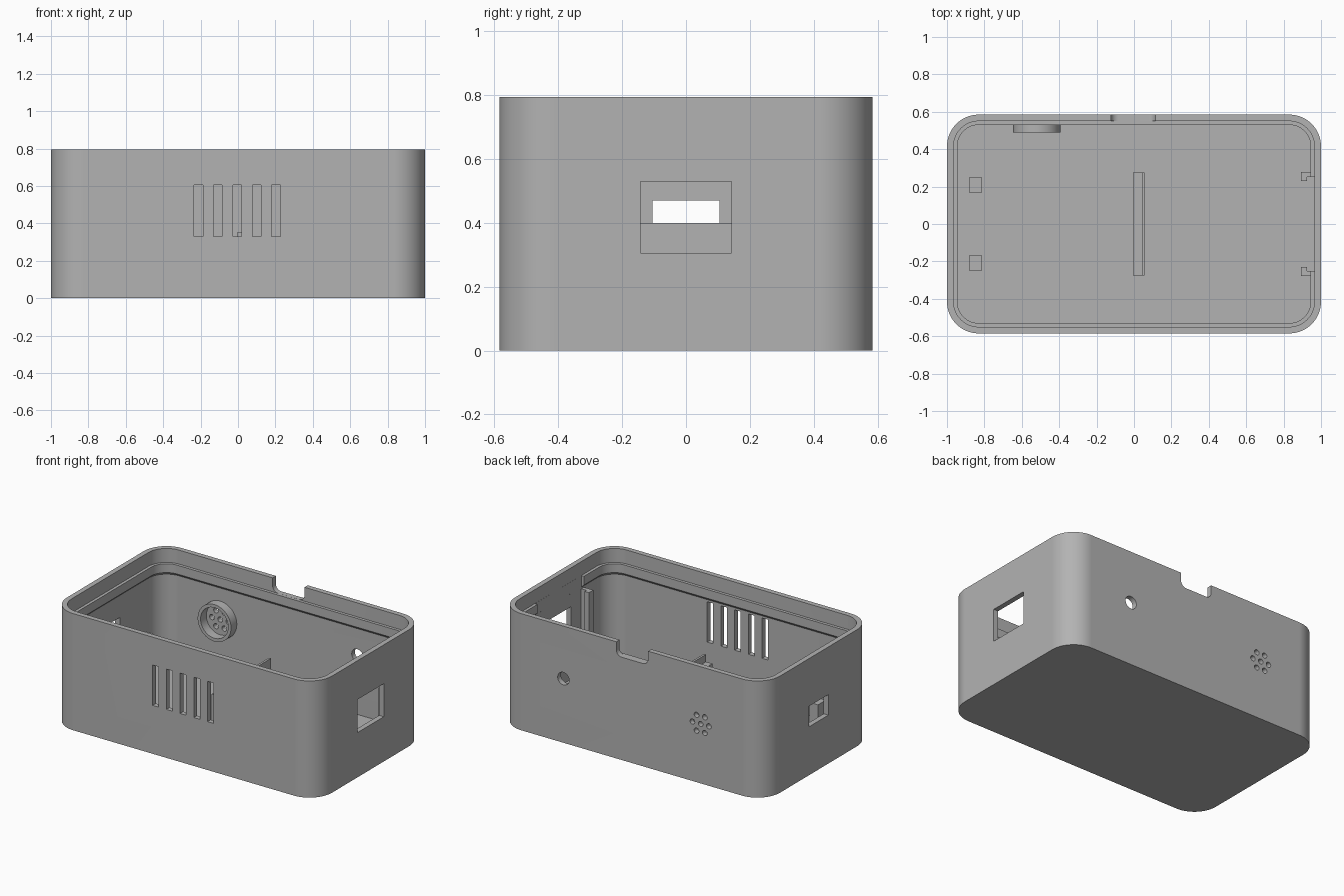
import bpy, bmesh, math
from mathutils import Matrix, Vector

if "Cube" in bpy.data.objects:
    bpy.data.objects.remove(bpy.data.objects["Cube"], do_unlink=True)

HX, HY, HZ, RADIUS = 1.0, 0.585, 0.795, 0.17
WALL, LEDGE, FLOOR, LEDGE_Z = 0.035, 0.055, 0.035, 0.70

grey = bpy.data.materials.new("plain grey")
grey.use_nodes = True
COLOUR = (0.45, 0.45, 0.45, 1)
grey.diffuse_color = COLOUR
grey.node_tree.nodes["Principled BSDF"].inputs["Base Color"].default_value = COLOUR


def rounded_ring(inset, z, steps=14):
    """Points of a rounded rectangle, inset from the outside of the case."""
    r = RADIUS - inset
    points = []
    for quarter, (sx, sy) in enumerate([(1, 1), (-1, 1), (-1, -1), (1, -1)]):
        for i in range(steps + 1):
            a = (quarter + i / steps) * math.pi / 2
            points.append((sx * (HX - RADIUS) + r * math.cos(a),
                           sy * (HY - RADIUS) + r * math.sin(a), z))
    return points


def loft(bm, rings):
    """Join rings of points side by side and cap both ends."""
    loops = [[bm.verts.new(p) for p in ring] for ring in rings]
    n = len(loops[0])
    for a, b in zip(loops, loops[1:]):
        for i in range(n):
            j = (i + 1) % n
            bm.faces.new((a[i], a[j], b[j], b[i]))
    bm.faces.new(loops[0][::-1])
    bm.faces.new(loops[-1])


def box(bm, x, y, z):
    lo, hi = Vector((x[0], y[0], z[0])), Vector((x[1], y[1], z[1]))
    m = Matrix.Translation((lo + hi) / 2) @ Matrix.Diagonal((*(hi - lo), 1))
    bmesh.ops.create_cube(bm, size=1, matrix=m)


def rod(bm, x, z, radius, y, segments=32):
    """Cylinder running front to back."""
    m = Matrix.Translation((x, sum(y) / 2, z)) @ Matrix.Rotation(math.pi / 2, 4, "X")
    bmesh.ops.create_cone(bm, cap_ends=True, segments=segments, radius1=radius,
                          radius2=radius, depth=y[1] - y[0], matrix=m)


def prism(bm, outline, z):
    loft(bm, [[(x, y, h) for x, y in outline] for h in z])


def make(name, bm):
    bmesh.ops.recalc_face_normals(bm, faces=bm.faces)
    mesh = bpy.data.meshes.new(name)
    bm.to_mesh(mesh)
    bm.free()
    obj = bpy.data.objects.new(name, mesh)
    bpy.context.collection.objects.link(obj)
    mesh.materials.append(grey)
    return obj


def cut(obj, bm):
    """Subtract the cutter volumes from an object."""
    cutter = make("cutter", bm)
    cutter.hide_render = True
    mod = obj.modifiers.new("cut", "BOOLEAN")
    mod.operation, mod.solver, mod.object = "DIFFERENCE", "EXACT", cutter
    deps = bpy.context.evaluated_depsgraph_get()
    obj.data = bpy.data.meshes.new_from_object(obj.evaluated_get(deps))
    obj.modifiers.clear()
    bpy.data.objects.remove(cutter, do_unlink=True)


def smooth(obj):
    bpy.ops.object.select_all(action="DESELECT")
    obj.select_set(True)
    bpy.context.view_layer.objects.active = obj
    bpy.ops.object.shade_smooth_by_angle(angle=math.radians(25))
    mod = obj.modifiers.new("weighted normals", "WEIGHTED_NORMAL")
    mod.keep_sharp = True


# Case: outer wall, rim, lid ledge with sloped underside, inner wall, floor
bm = bmesh.new()
profile = [(0, 0), (0, HZ), (WALL, HZ), (WALL, LEDGE_Z), (LEDGE, LEDGE_Z),
           (LEDGE, 0.64), (WALL, 0.62), (WALL, FLOOR)]
loft(bm, [rounded_ring(inset, z) for inset, z in profile])
case = make("case", bm)

# Openings in the walls
bm = bmesh.new()
for i in range(-2, 3):
    x = i * 0.1035 - 0.004
    box(bm, (x - 0.023, x + 0.023), (-0.65, -0.5), (0.33, 0.605))
box(bm, (0.93, 1.1), (-0.142, 0.142), (0.305, 0.53))
box(bm, (-1.1, -0.93), (-0.105, 0.105), (0.33, 0.47))
rod(bm, 0.515, 0.437, 0.043, (0.5, 0.65))

# Sound holes: one in the middle, six around it
MIC_X, MIC_Z = -0.52, 0.405
rod(bm, MIC_X, MIC_Z, 0.018, (0.5, 0.65), 20)
for i in range(6):
    a = i * math.pi / 3
    rod(bm, MIC_X + 0.062 * math.cos(a), MIC_Z + 0.062 * math.sin(a),
        0.018, (0.5, 0.65), 20)
cut(case, bm)

# Gap in the ledge between the board rails
bm = bmesh.new()
box(bm, (0.9, HX - WALL - 0.0005), (-0.25, 0.25), (0.6, 0.72))
cut(case, bm)

# Rim notch with rounded lower corners
bm = bmesh.new()
outline = [(0.12, 0.9), (-0.12, 0.9)]
for side, start in ((-1, math.pi), (1, 1.5 * math.pi)):
    for i in range(7):
        a = start + i * math.pi / 12
        outline.append((side * 0.08 + 0.04 * math.cos(a), 0.7405 + 0.04 * math.sin(a)))
loft(bm, [[(x - 0.004, y, z) for x, z in outline] for y in (HY - WALL - 0.0005, 0.65)])
cut(case, bm)
smooth(case)

# Round holder behind the sound holes
bm = bmesh.new()
rod(bm, MIC_X, MIC_Z, 0.126, (0.488, 0.552), 48)
holder = make("round_holder", bm)
bm = bmesh.new()
rod(bm, MIC_X, MIC_Z, 0.104, (0.4, 0.6), 48)
cut(holder, bm)
smooth(holder)

# Stepped centre support
bm = bmesh.new()
section = [(-0.006, FLOOR), (0.057, FLOOR), (0.057, 0.4), (0.042, 0.4),
           (0.042, 0.35), (-0.006, 0.35)]
loft(bm, [[(x, y, z) for x, z in section] for y in (-0.275, 0.275)])
make("centre_support", bm)

# Hooked rails and small board posts, mirrored front to back
rail = [(0.893, 0.278), (0.966, 0.278), (0.966, 0.25), (0.925, 0.25),
        (0.925, 0.23), (0.893, 0.23)]
for name, s in (("front", -1), ("back", 1)):
    bm = bmesh.new()
    prism(bm, [(x, s * y) for x, y in rail], (FLOOR, 0.61))
    make(name + "_rail", bm)
    bm = bmesh.new()
    box(bm, (-0.88, -0.815), sorted((s * 0.165, s * 0.25)), (FLOOR, 0.345))
    make(name + "_post", bm)
